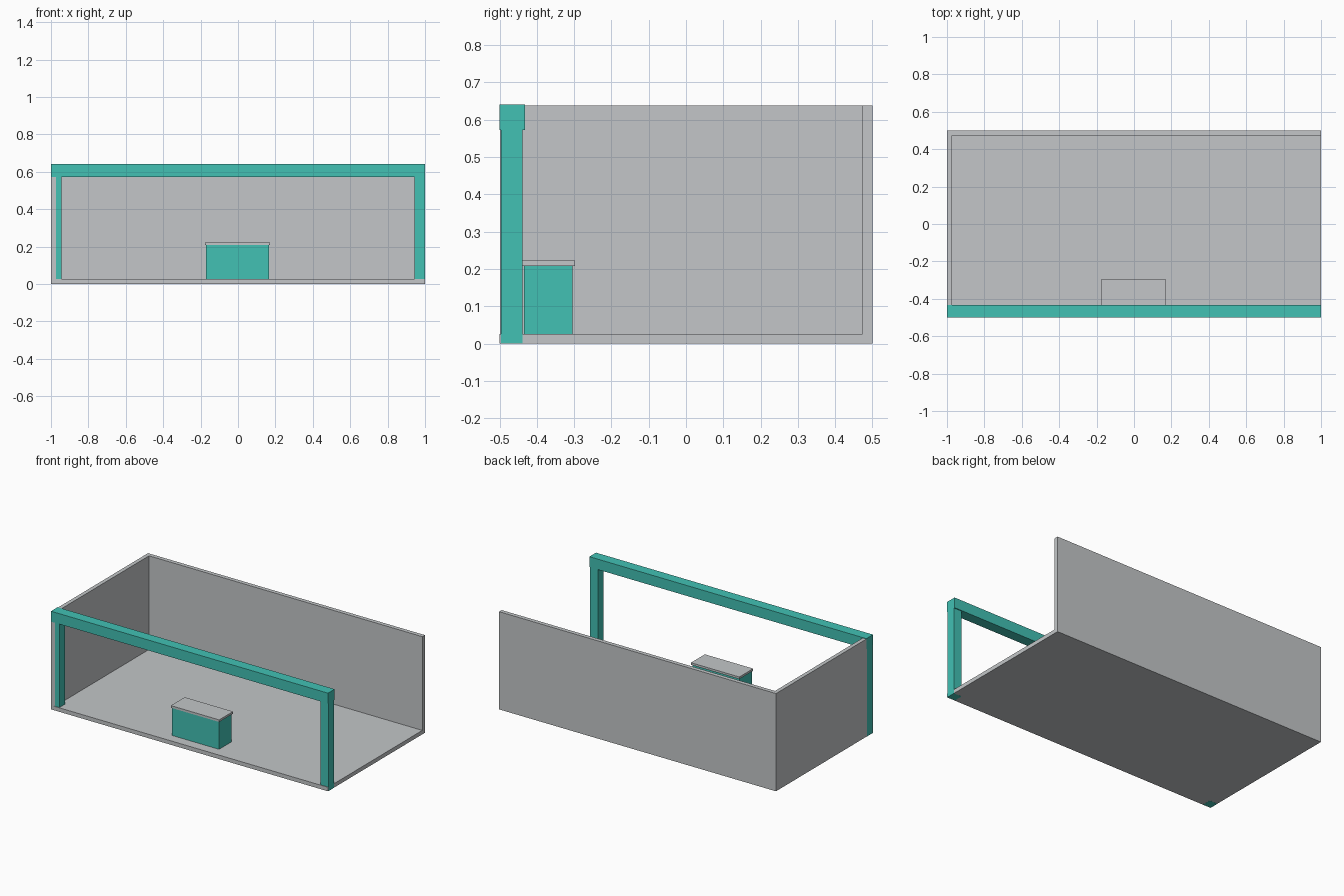
import bpy

if "Cube" in bpy.data.objects:
    bpy.data.objects.remove(bpy.data.objects["Cube"])


def make_material(name, rgb):
    mat = bpy.data.materials.new(name)
    mat.diffuse_color = (*rgb, 1.0)
    mat.use_nodes = True
    mat.node_tree.nodes["Principled BSDF"].inputs["Base Color"].default_value = mat.diffuse_color
    return mat


GREY = make_material("light grey", (0.546, 0.565, 0.578))
TEAL = make_material("teal", (0.054, 0.533, 0.456))


def box(name, mat, x, y, z):
    """Axis-aligned box from (min, max) pairs."""
    bpy.ops.mesh.primitive_cube_add(size=1)
    ob = bpy.context.object
    ob.name = name
    ob.location = [(a + b) / 2 for a, b in (x, y, z)]
    ob.scale = [b - a for a, b in (x, y, z)]
    bpy.ops.object.transform_apply(location=True, rotation=False, scale=True)
    ob.data.materials.append(mat)
    return ob


# Open room shell: floor, back wall, left wall
box("floor", GREY, (-1, 1), (-0.5, 0.5), (0, 0.026))
box("back_wall", GREY, (-1, 1), (0.473, 0.5), (0.026, 0.638))
box("left_wall", GREY, (-1, -0.974), (-0.499, 0.473), (0.026, 0.638))

# Front frame: two posts (a hair proud of the shell) and the beam above
for name, side in (("left_post", -1), ("right_post", 1)):
    xs = sorted((side * 0.943, side * 1.0005))
    box(name, TEAL, xs, (-0.496, -0.438), (-0.0005, 0.573))
box("front_beam", TEAL, (-1.0005, 1.0005), (-0.5005, -0.432), (0.573, 0.641))

# Counter with an overhanging top
box("counter", TEAL, (-0.172, 0.167), (-0.434, -0.304), (0.001, 0.208))
box("counter_top", GREY, (-0.177, 0.172), (-0.44, -0.297), (0.208, 0.222))
